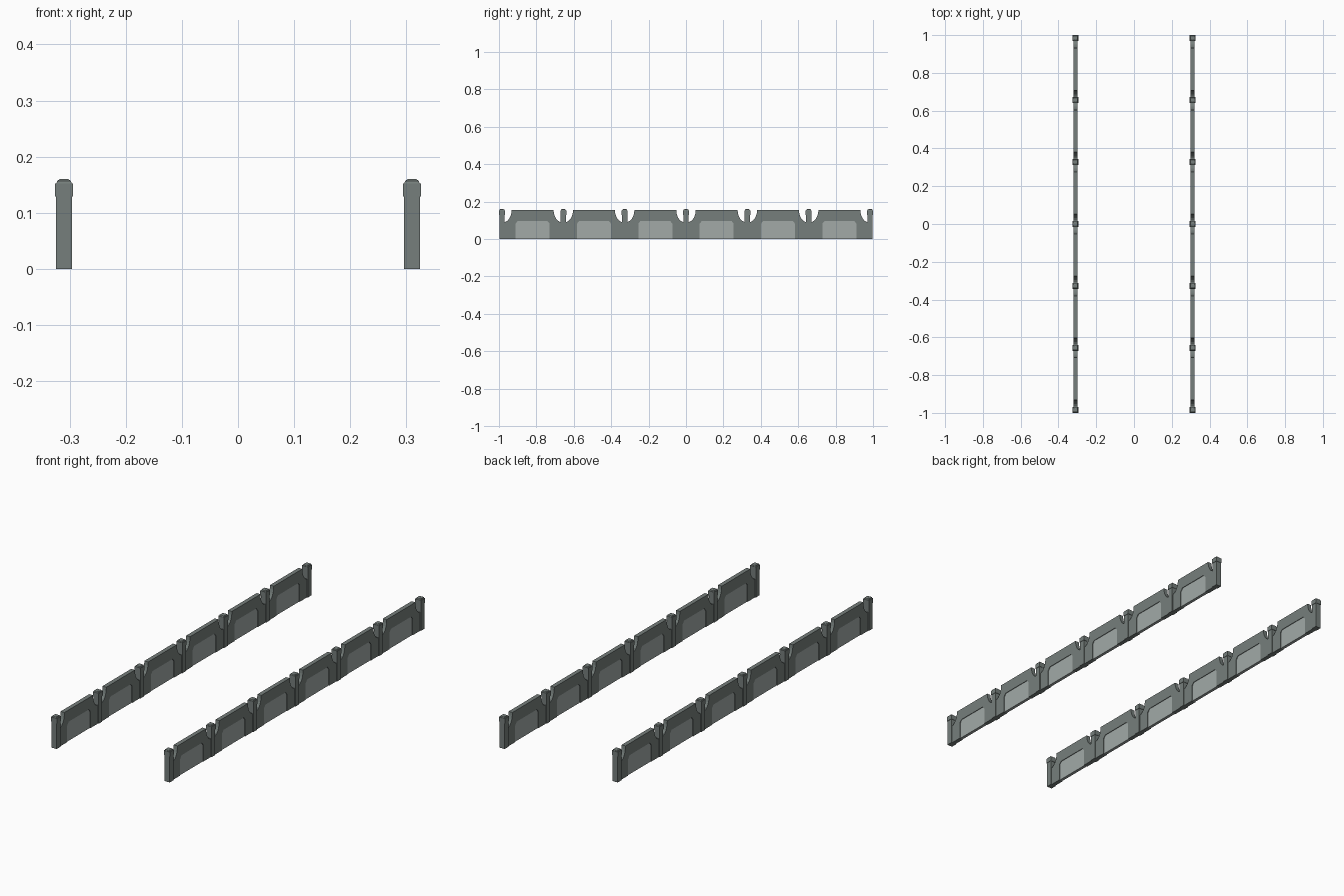
import bpy, bmesh, math
from mathutils import Vector

cube = bpy.data.objects.get("Cube")
if cube:
    bpy.data.objects.remove(cube, do_unlink=True)

SIDE_X = 0.31       # distance of each wall from the centre line
SPACING = 0.328     # post to post
WALL = 0.021        # wall thickness
INLAY = 0.015       # thickness of the recessed pale panel


def material(name, rgb):
    m = bpy.data.materials.new(name)
    m.use_nodes = True
    m.diffuse_color = (*rgb, 1)
    m.node_tree.nodes["Principled BSDF"].inputs["Base Color"].default_value = (*rgb, 1)
    return m


stone = material("dark grey stone", (0.18, 0.21, 0.20))
pale = material("pale grey panel", (0.36, 0.40, 0.39))


def finish(name, bm, mat, location):
    bmesh.ops.recalc_face_normals(bm, faces=bm.faces)
    mesh = bpy.data.meshes.new(name)
    bm.to_mesh(mesh)
    bm.free()
    mesh.materials.append(mat)
    obj = bpy.data.objects.new(name, mesh)
    obj.location = location
    bpy.context.collection.objects.link(obj)
    return obj


def slab(name, outline, thickness, mat, location):
    """Extrude a (y, z) outline along x, centred on the wall."""
    bm = bmesh.new()
    face = bm.faces.new([bm.verts.new((-thickness / 2, y, z)) for y, z in outline])
    new = bmesh.ops.extrude_face_region(bm, geom=[face])["geom"]
    verts = [v for v in new if isinstance(v, bmesh.types.BMVert)]
    bmesh.ops.translate(bm, verts=verts, vec=Vector((thickness, 0, 0)))
    return finish(name, bm, mat, location)


def post(name, location):
    """Square post with a wider cap block and a stepped, rounded top."""
    rings = [(0.0143, 0), (0.0143, 0.129), (0.0162, 0.129), (0.0162, 0.152),
             (0.0138, 0.152), (0.0120, 0.157), (0.0075, 0.160)]
    bm = bmesh.new()
    loops = [[bm.verts.new((sx * r, sy * r, z))
              for sx, sy in ((-1, -1), (1, -1), (1, 1), (-1, 1))] for r, z in rings]
    for low, high in zip(loops, loops[1:]):
        for i in range(4):
            j = (i + 1) % 4
            bm.faces.new((low[i], low[j], high[j], high[i]))
    bm.faces.new(loops[0])
    bm.faces.new(loops[-1])
    return finish(name, bm, stone, location)


def mirrored(half):
    return half + [(-y, z) for y, z in reversed(half)]


# Arched opening with cut corners, and the frame with concave shoulders
opening = [(0.091, 0), (0.091, 0.082), (0.079, 0.097)]
cove = [(0.155 - 0.043 * math.sin(a), 0.155 - 0.065 * math.cos(a))
        for a in (math.radians(15 * i) for i in range(7))]
half = SPACING / 2
frame = mirrored([(0.091, 0), (half, 0), (half, 0.09)] + cove)
frame += [(-y, z) for y, z in opening[1:]] + list(reversed(opening[1:]))

for side, x in (("left", SIDE_X), ("right", -SIDE_X)):
    for i in range(7):
        post(f"{side}_post_{i + 1}", (x, (i - 3) * SPACING, 0))
    for i in range(6):
        y = (i - 2.5) * SPACING
        slab(f"{side}_wall_frame_{i + 1}", frame, WALL, stone, (x, y, 0))
        slab(f"{side}_wall_inlay_{i + 1}", mirrored(opening), INLAY, pale, (x, y, 0))
